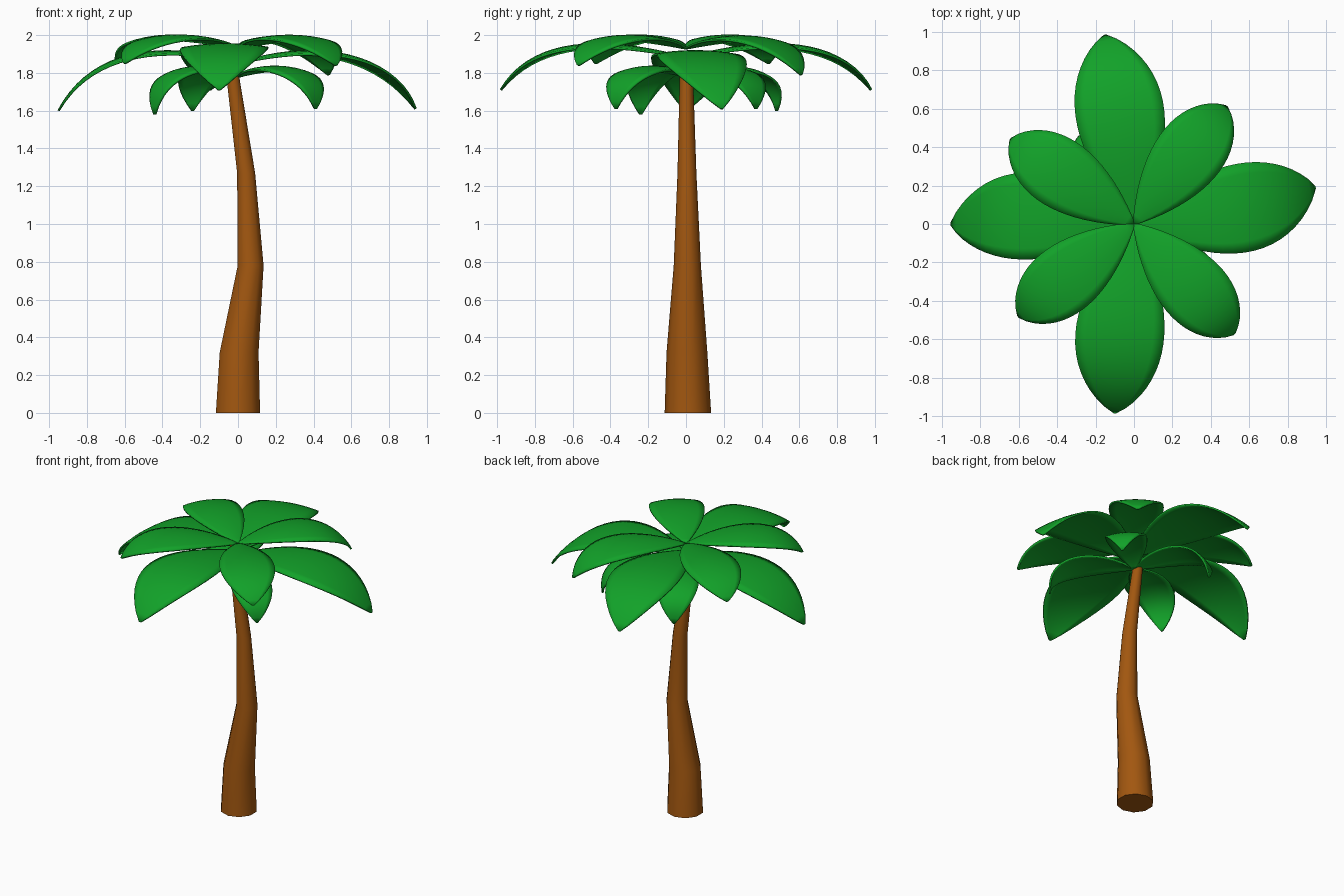
import bpy, bmesh, math
from mathutils import Vector
from mathutils.geometry import interpolate_bezier

if "Cube" in bpy.data.objects:
    bpy.data.objects.remove(bpy.data.objects["Cube"])


def material(name, rgb):
    m = bpy.data.materials.new(name)
    m.diffuse_color = (*rgb, 1)
    m.use_nodes = True
    m.node_tree.nodes["Principled BSDF"].inputs["Base Color"].default_value = m.diffuse_color
    return m


def add_object(name, bm, mat):
    bmesh.ops.recalc_face_normals(bm, faces=bm.faces)
    for f in bm.faces:
        f.smooth = True
    me = bpy.data.meshes.new(name)
    bm.to_mesh(me)
    bm.free()
    me.materials.append(mat)
    ob = bpy.data.objects.new(name, me)
    bpy.context.collection.objects.link(ob)
    return ob


green = material("leaf_green", (0.006, 0.36, 0.022))
brown = material("bark_brown", (0.36, 0.095, 0.005))

# Bent, tapering trunk: rings of (z, centre x, centre y, radius)
rings = [(0, 0, 0.01, 0.123), (0.32, 0.006, 0.005, 0.108), (0.78, 0.067, 0.007, 0.072),
         (1.27, 0.043, 0.005, 0.05), (1.8, -0.03, 0.002, 0.035), (1.91, -0.03, 0, 0.03)]
SIDES = 10
bm = bmesh.new()
loops = []
for z, cx, cy, r in rings:
    angles = [math.pi / 2 + 2 * math.pi * i / SIDES for i in range(SIDES)]
    loops.append([bm.verts.new((cx + r * math.cos(a), cy + r * math.sin(a), z)) for a in angles])
for lo, hi in zip(loops, loops[1:]):
    for i in range(SIDES):
        j = (i + 1) % SIDES
        bm.faces.new((lo[i], lo[j], hi[j], hi[i]))
bm.faces.new(loops[0])
bm.faces.new(loops[-1])
trunk = add_object("trunk", bm, brown)
bpy.context.view_layer.objects.active = trunk
trunk.select_set(True)
bpy.ops.object.shade_smooth_by_angle(angle=math.radians(50))
trunk.select_set(False)


# Leaf: drooping Bezier midrib swept with a pointed-oval width
def leaf(name, tip, base_z, h1, h2, width, bend=0.0, arch=0.02, n=20, m=8):
    tip = Vector(tip)
    flat = Vector((tip.x, tip.y, 0))
    side = Vector((-flat.y, flat.x, 0)).normalized()
    base = Vector((0, 0, base_z))
    k1 = flat * h1[0] + side * bend + Vector((0, 0, h1[1]))
    k2 = flat * h2[0] + side * bend + Vector((0, 0, h2[1]))
    bm = bmesh.new()
    rows = []
    for i, p in enumerate(interpolate_bezier(base, k1, k2, tip, n + 1)):
        t = i / n
        half = max(0.006, 0.5 * width * max(0, math.sin(math.pi * t ** 1.1)) ** 0.8)
        row = []
        for j in range(m + 1):
            s = 2 * j / m - 1
            drop = arch * s * s * 2 * half / width
            row.append(bm.verts.new(p + side * half * s - Vector((0, 0, drop))))
        rows.append(row)
    for a, b in zip(rows, rows[1:]):
        for j in range(m):
            bm.faces.new((a[j], a[j + 1], b[j + 1], b[j]))
    ob = add_object(name, bm, green)
    solid = ob.modifiers.new("thickness", "SOLIDIFY")
    solid.thickness = 0.012
    solid.offset = 0


# Top tier of four
for i, tip in enumerate([(0.48, 0.61, 1.79), (-0.64, 0.44, 1.85), (-0.6, -0.48, 1.85), (0.52, -0.57, 1.84)]):
    leaf(f"upper_leaf_{i + 1}", tip, 1.93, (0.35, 2.015), (0.85, 2.05), 0.36)

# Middle tier of four long leaves
leaf("long_leaf_right", (0.94, 0.19, 1.61), 1.85, (0.35, 1.96), (0.8, 1.96), 0.46, -0.04)
leaf("long_leaf_left", (-0.95, 0.0, 1.6), 1.85, (0.35, 1.96), (0.8, 1.96), 0.45, -0.055)
leaf("long_leaf_back", (-0.15, 0.98, 1.71), 1.88, (0.35, 1.97), (0.8, 2.03), 0.46, -0.02)
leaf("long_leaf_front", (-0.1, -0.98, 1.71), 1.88, (0.35, 1.97), (0.8, 2.03), 0.46, -0.02)

# Short lower tier
for i, tip in enumerate([(0.41, -0.37, 1.61), (0.41, 0.37, 1.61), (-0.24, 0.48, 1.6), (-0.44, -0.24, 1.58)]):
    leaf(f"lower_leaf_{i + 1}", tip, 1.78, (0.3, 1.86), (1.05, 1.88), 0.27)
